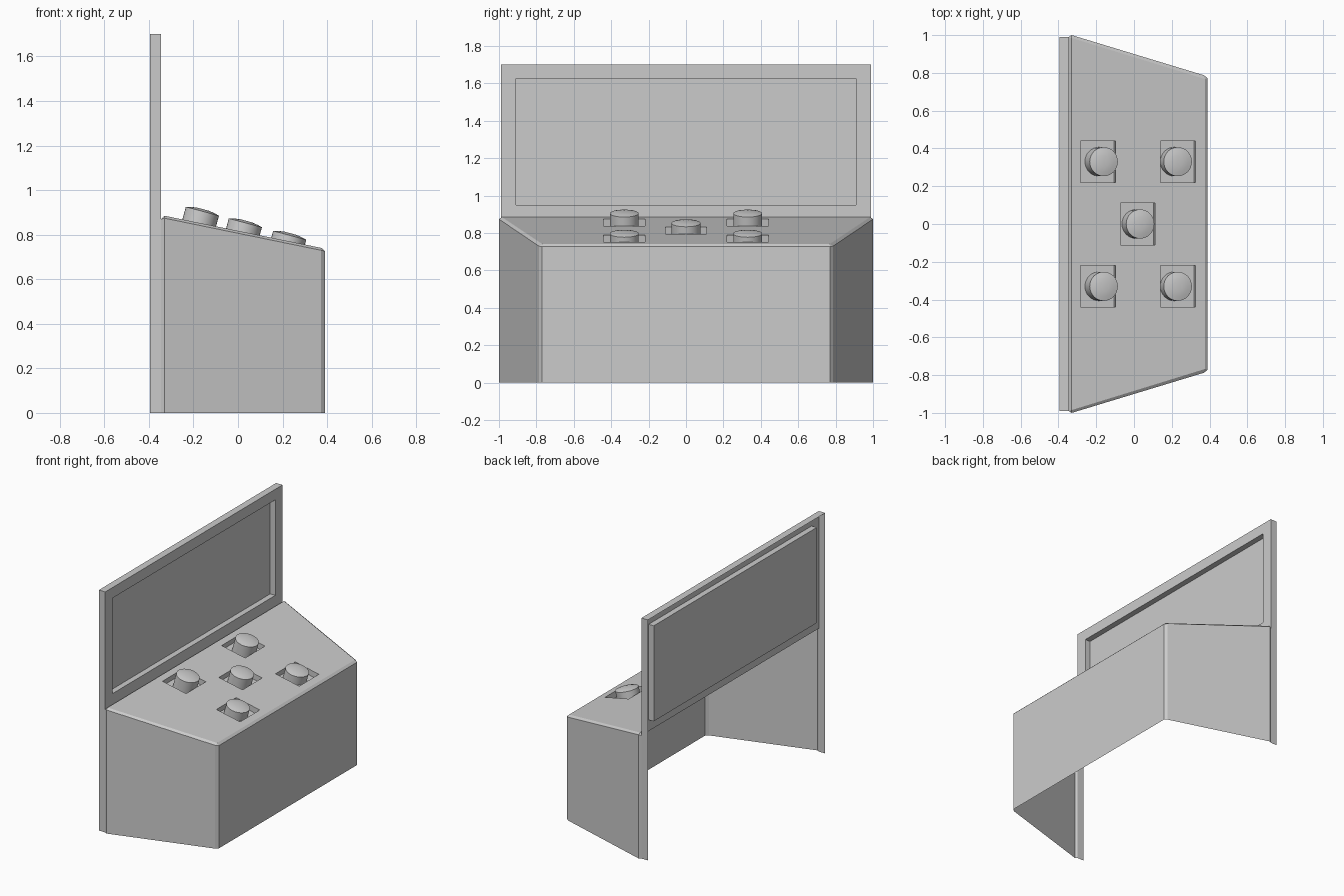
import bpy, bmesh
from math import radians, sin, cos, pi
from mathutils import Vector, Matrix

if "Cube" in bpy.data.objects:
    bpy.data.objects.remove(bpy.data.objects["Cube"])


def finish(name, bm, mirror=False):
    me = bpy.data.meshes.new(name)
    bm.to_mesh(me)
    bm.free()
    ob = bpy.data.objects.new(name, me)
    bpy.context.collection.objects.link(ob)
    if mirror:
        mod = ob.modifiers.new("mirror", 'MIRROR')
        mod.use_axis = (False, True, False)
    return ob


def recessed_sheet(name, corners, cuts, is_hole, depth):
    """Open sheet, sliced along axis lines, with the chosen cells pushed in."""
    bm = bmesh.new()
    bm.faces.new([bm.verts.new(c) for c in corners])
    for axis, values in cuts.items():
        no = Vector((0, 0, 0))
        no[axis] = 1
        for v in values:
            bmesh.ops.bisect_plane(bm, geom=bm.verts[:] + bm.edges[:] + bm.faces[:],
                                   plane_co=no * v, plane_no=no)
    bm.normal_update()
    normal = bm.faces[:][0].normal.copy()
    cells = [f for f in bm.faces if is_hole(f.calc_center_median())]
    out = bmesh.ops.extrude_discrete_faces(bm, faces=cells)
    verts = {v for f in out["faces"] for v in f.verts}
    bmesh.ops.translate(bm, verts=list(verts), vec=-normal * depth)
    return finish(name, bm)


def desk_z(x):
    return 0.885 - 0.205 * (x + 0.33)


# Cabinet walls with chamfered edges: open shell, half mirrored across y
bm = bmesh.new()
path = [(-0.345, 0.99), (-0.33, 1.0), (0.372, 0.787), (0.39, 0.77), (0.39, 0)]
low = [bm.verts.new((x, y, 0)) for x, y in path]
top = [bm.verts.new((x, y, 0.87 if i == 0 else desk_z(x) - 0.011))
       for i, (x, y) in enumerate(path)]
for i in range(4):
    bm.faces.new((low[i + 1], low[i], top[i], top[i + 1]))
rim = [bm.verts.new((x, y, desk_z(x)))
       for x, y in [(-0.33, 0), (-0.33, 0.985), (0.375, 0.768), (0.375, 0)]]
back_mid = bm.verts.new((-0.345, 0, 0.87))
bm.faces.new((back_mid, rim[0], rim[1], top[0]))
bm.faces.new((top[0], rim[1], top[1]))
bm.faces.new((top[1], rim[1], rim[2], top[2]))
bm.faces.new((top[2], rim[2], top[3]))
bm.faces.new((top[3], rim[2], rim[3], top[4]))
finish("cabinet_walls", bm, mirror=True)

# Sloping desk with five square button wells
button_spots = [(-0.19, 0.33), (-0.19, -0.33), (0.02, 0), (0.232, 0.33), (0.232, -0.33)]
HX, HY = 0.0925, 0.11
recessed_sheet(
    "desk_top",
    [(x, y, desk_z(x)) for x, y in
     [(-0.33, -0.985), (0.375, -0.768), (0.375, 0.768), (-0.33, 0.985)]],
    {0: sorted({x + s * HX for x, _ in button_spots for s in (-1, 1)}),
     1: sorted({y + s * HY for _, y in button_spots for s in (-1, 1)})},
    lambda c: any(abs(c.x - x) < HX and abs(c.y - y) < HY for x, y in button_spots),
    0.04)

# Upright display board with recessed screen
recessed_sheet(
    "display_board",
    [(-0.345, y, z) for y, z in [(-0.99, 0.87), (0.99, 0.87), (0.99, 1.7), (-0.99, 1.7)]],
    {1: (-0.91, 0.91), 2: (0.95, 1.625)},
    lambda c: abs(c.y) < 0.91 and 0.95 < c.z < 1.625,
    0.04)

# Edge flange around the board, open at the back
bm = bmesh.new()
rows = [[bm.verts.new((x, y, z)) for x in (-0.395, -0.345)]
        for y, z in [(0.99, 0), (0.99, 0.87), (0.99, 1.7), (0, 1.7)]]
for a, b in zip(rows, rows[1:]):
    bm.faces.new((a[1], a[0], b[0], b[1]))
finish("board_flange", bm, mirror=True)

# Domed push buttons, tilted along the desk
SEG, R, H = 32, 0.077, 0.10
TILT = radians(15)
rims = [(-0.16, 0.905), (0.033, 0.853), (0.232, 0.797)]
for n, (x0, y) in enumerate(button_spots):
    rx, rz = min(rims, key=lambda r: abs(r[0] - x0))
    bm = bmesh.new()
    rings = [[bm.verts.new((r * cos(2 * pi * i / SEG), r * sin(2 * pi * i / SEG), z))
              for i in range(SEG)]
             for r, z in [(R, -H), (R, 0), (R * 0.7, 0.006), (R * 0.35, 0.010)]]
    for a, b in zip(rings, rings[1:]):
        for i in range(SEG):
            j = (i + 1) % SEG
            bm.faces.new((a[i], a[j], b[j], b[i]))
    bm.faces.new(rings[0][::-1])
    bm.faces.new(rings[-1])
    bm.transform(Matrix.Translation((rx, y, rz)) @ Matrix.Rotation(TILT, 4, 'Y'))
    ob = finish(f"push_button_{n + 1}", bm)
    bpy.ops.object.select_all(action='DESELECT')
    ob.select_set(True)
    bpy.context.view_layer.objects.active = ob
    bpy.ops.object.shade_smooth_by_angle(angle=radians(30))
